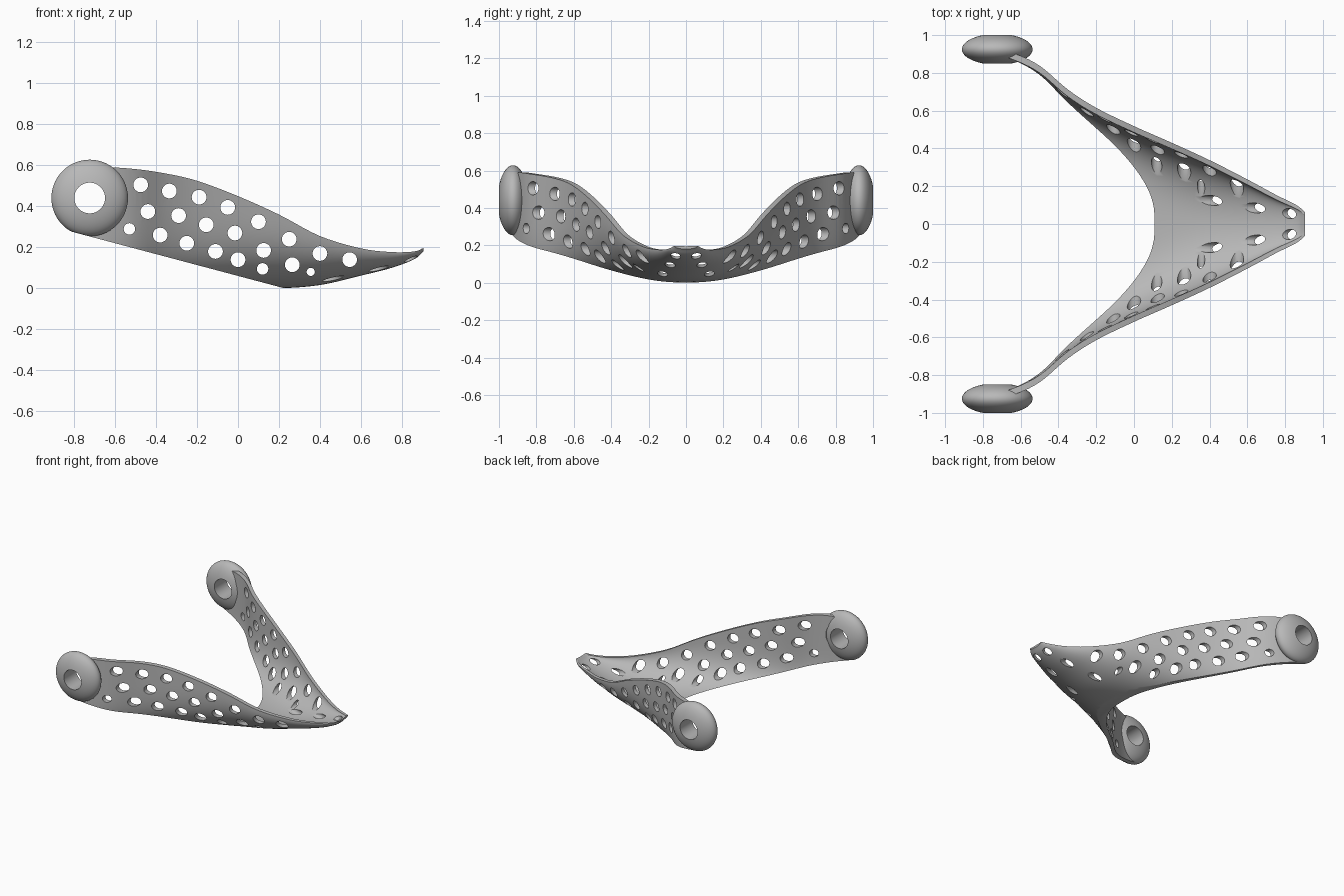
import bpy, bmesh, math
from mathutils import Matrix, Vector

if "Cube" in bpy.data.objects:
    bpy.data.objects.remove(bpy.data.objects["Cube"], do_unlink=True)

SHADE = (0.48, 0.48, 0.48, 1)
grey = bpy.data.materials.new("plain grey")
grey.use_nodes = True
grey.diffuse_color = SHADE
grey.node_tree.nodes["Principled BSDF"].inputs["Base Color"].default_value = SHADE


def make_object(name, bm):
    bmesh.ops.recalc_face_normals(bm, faces=bm.faces)
    mesh = bpy.data.meshes.new(name)
    bm.to_mesh(mesh)
    bm.free()
    mesh.materials.append(grey)
    obj = bpy.data.objects.new(name, mesh)
    bpy.context.collection.objects.link(obj)
    return obj


def activate(obj):
    bpy.ops.object.select_all(action='DESELECT')
    obj.select_set(True)
    bpy.context.view_layer.objects.active = obj


def cut(obj, cutter):
    mod = obj.modifiers.new("cut", 'BOOLEAN')
    mod.operation = 'DIFFERENCE'
    mod.solver = 'EXACT'
    mod.object = cutter
    activate(obj)
    bpy.ops.object.modifier_apply(modifier=mod.name)


def drill(bm, centre, axis, radius, depth):
    turn = Vector(axis).to_track_quat('Z', 'Y').to_matrix().to_4x4()
    bmesh.ops.create_cone(bm, cap_ends=True, segments=28, radius1=radius, radius2=radius,
                          depth=depth, matrix=Matrix.Translation(centre) @ turn)


def bridge(bm, p, q):
    """Quads between two closed loops of equal length."""
    for k in range(len(p)):
        m = (k + 1) % len(p)
        bm.faces.new((p[k], q[k], q[m], p[m]))


def spline(rows, steps):
    """Smooth curve through rows of numbers."""
    pts = [Vector(r) for r in rows]
    pts = [2 * pts[0] - pts[1]] + pts + [2 * pts[-1] - pts[-2]]
    out = []
    for a, b, c, d in zip(pts, pts[1:], pts[2:], pts[3:]):
        for k in range(steps):
            t = k / steps
            out.append(0.5 * (2 * b + (c - a) * t + (2 * a - 5 * b + 4 * c - d) * t * t
                              + (3 * b - a - 3 * c + d) * t ** 3))
    return out + [pts[-2]]


# Band stations: x, rim half-width, rim height, keel height, squareness of the U, thickness
stations = [
    (-.8, .945, .56, 0, 9, .03), (-.64, .905, .588, 0, 8, .035), (-.5, .838, .582, 0, 6.5, .038),
    (-.35, .712, .56, 0, 5.2, .038), (-.2, .615, .525, 0, 4.2, .035),
    (0, .518, .45, 0, 3.2, .033), (.2, .43, .36, 0, 2.5, .032),
    (.4, .338, .255, .016, 2.1, .03), (.6, .236, .195, .062, 2, .028),
    (.75, .155, .177, .1, 2, .025), (.86, .1, .18, .142, 2, .02), (.905, .062, .197, .18, 2, .015)]

# Each cross-section is a closed loop: outer U, then inner U back again
bm = bmesh.new()
SIDES = 64
sections = []
for x, width, rim, keel, n, thick in spline(stations, 5):
    outer, inner = [], []
    for j in range(SIDES + 1):
        a = math.pi * (j / SIDES - 0.5)
        s, c = math.sin(a), max(0, math.cos(a))
        y = math.copysign(abs(s) ** (2 / n), s) * width
        z = keel + (rim - keel) * (1 - c ** (2 / n))
        outer.append(bm.verts.new((x, y, z)))
        inner.append(bm.verts.new((x, y - thick * s, z + thick * c)))
    sections.append(outer + inner[::-1])
for p, q in zip(sections, sections[1:]):
    bridge(bm, p, q)
for loop in (sections[0], sections[-1]):
    for j in range(SIDES):
        bm.faces.new((loop[j], loop[j + 1], loop[-2 - j], loop[-1 - j]))
band = make_object("curved_band", bm)

RING_X, RING_Z = -.724, .441

# Side holes, drilled straight across both arms
upper = [(-.475, .505), (-.335, .475), (-.19, .445), (-.05, .395),
         (.1, .325), (.25, .24), (.4, .17), (.545, .14)]
middle = [(-.44, .375), (-.29, .355), (-.155, .31), (-.015, .27), (.125, .185), (.265, .115)]
lower = [(-.38, .26), (-.25, .22), (-.11, .18), (0, .14)]
special = [(-.53, .29, .028), (.12, .095, .028), (.355, .08, .02), (RING_X, RING_Z, .12)]
bm = bmesh.new()
for x, z, r in [(x, z, .036) for x, z in upper + middle + lower] + special:
    drill(bm, (x, 0, z), (0, 1, 0), r, 2.4)
side_cutter = make_object("side_hole_cutter", bm)

# Slanted holes near the tip
bm = bmesh.new()
for x, y, z, tilt in [(.44, .125, .055, .3), (.655, .085, .105, .3), (.83, .055, .15, .5)]:
    for side in (-1, 1):
        drill(bm, (x, y * side, z), (-1, 0, tilt), .027, .24)
tip_cutter = make_object("tip_hole_cutter", bm)

# Sloping underside trim
bm = bmesh.new()
slope = Matrix.Translation((.22, 0, .002)) @ Matrix.Rotation(math.atan(.266), 4, 'Y')
bmesh.ops.create_cube(bm, size=1, matrix=slope @ Matrix.Translation((0, 0, -.5))
                      @ Matrix.Diagonal((3, 3, 1, 1)))
trim_cutter = make_object("underside_cutter", bm)

cutters = (trim_cutter, side_cutter, tip_cutter)
for cutter in cutters:
    cutter.hide_render = True
    cut(band, cutter)

# End rings: flattened ellipsoids with a straight bore
parts = [band]
RADIUS, BORE, HALF = .187, .075, .075
limit = math.acos(BORE / RADIUS)
SEG, ARC = 56, 20
for name, side in (("left_ring", 1), ("right_ring", -1)):
    bm = bmesh.new()
    loops = []
    for i in range(SEG):
        t = math.tau * i / SEG
        loop = []
        for k in range(ARC + 1):
            b = limit * (2 * k / ARC - 1)
            r = RADIUS * math.cos(b)
            loop.append(bm.verts.new((RING_X + r * math.cos(t),
                                      .925 * side + HALF * math.sin(b) / math.sin(limit),
                                      RING_Z + r * math.sin(t))))
        loops.append(loop)
    for p, q in zip(loops, loops[1:] + loops[:1]):
        bridge(bm, p, q)
    ring = make_object(name, bm)
    cut(ring, trim_cutter)
    parts.append(ring)

for cutter in cutters:
    bpy.data.objects.remove(cutter, do_unlink=True)
for part in parts:
    activate(part)
    bpy.ops.object.shade_smooth_by_angle(angle=math.radians(35))
